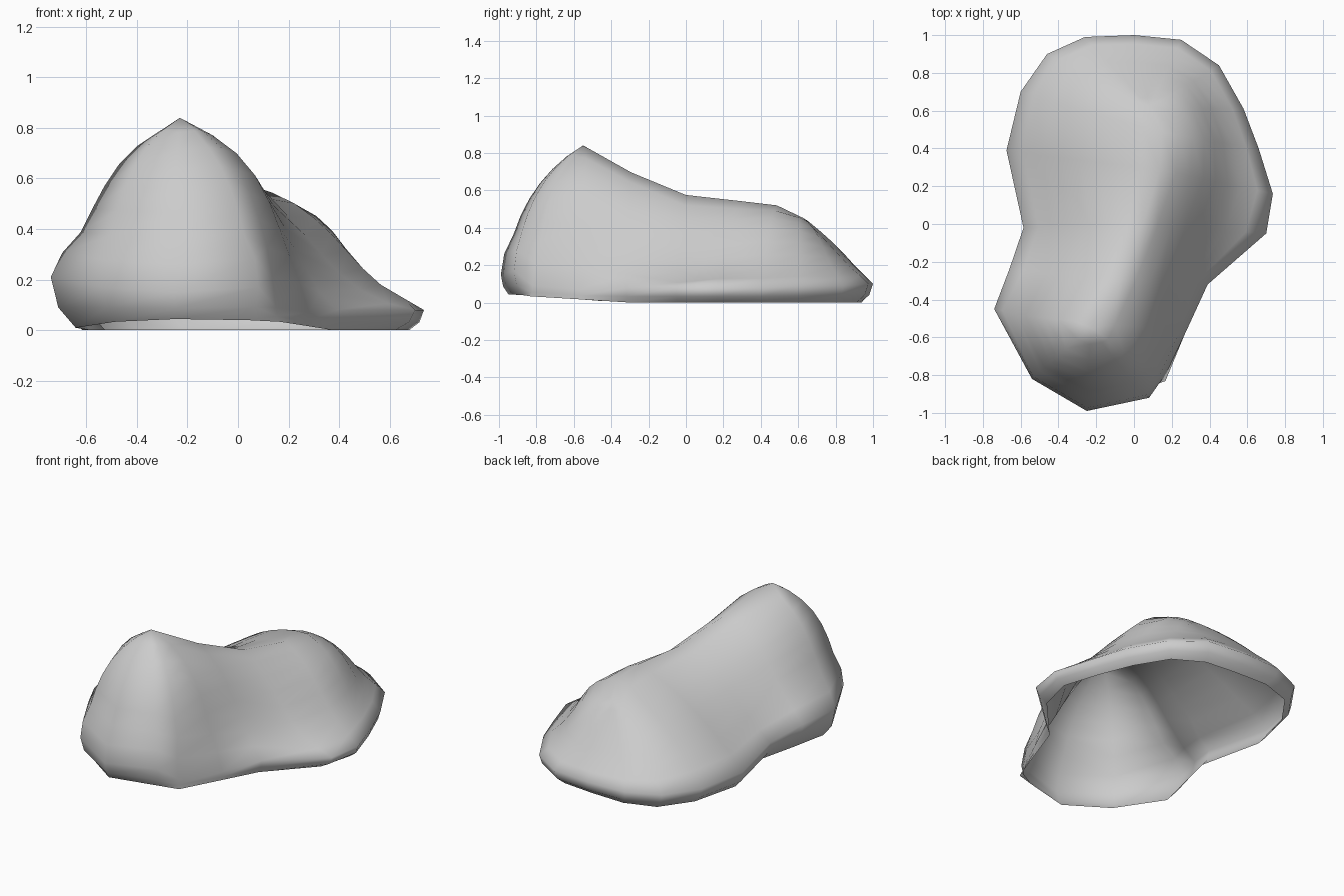
import bpy, bmesh
from math import sin, pi
from mathutils import Vector

if "Cube" in bpy.data.objects:
    bpy.data.objects.remove(bpy.data.objects["Cube"])

STEPS = 8   # rings between the rim and the crest

# Crest line running from the front peak to the back shoulder
crest = [Vector(p) for p in [(-.23, -.55, .845), (-.07, -.30, .705), (.05, 0, .575),
                             (.15, .30, .55), (.16, .49, .53), (.08, .62, .46)]]

# Spokes round the rock: widest point x, y, z, crest index, outward bulge, lip inset
spokes = [(-.25, -.99, .15, 0, .10, .04), (.08, -.92, .17, 0, .115, .06),
          (.15, -.82, .09, 0, .13, -.02), (.28, -.56, .07, 0, .12, .005),
          (.39, -.32, .08, 1, .02, .02), (.70, -.05, .08, 2, -.06, .08),
          (.735, .16, .08, 3, .0, .06), (.66, .40, .08, 4, .03, .06),
          (.58, .61, .09, 5, .06, .06), (.45, .84, .09, 5, .03, .06),
          (.25, .975, .10, 5, .0, .07), (0, 1, .10, 5, .0, .07),
          (-.26, .99, .10, 5, .02, .07), (-.46, .90, .10, 5, .05, .06),
          (-.60, .70, .10, 4, .08, .06), (-.675, .39, .11, 3, .07, .06),
          (-.585, -.02, .12, 2, .03, .06), (-.66, -.24, .17, 1, .05, .08),
          (-.74, -.45, .21, 0, .09, .10), (-.54, -.82, .17, 0, .115, .07)]

# Extra shoulder near the crest and hollow near the rim, by spoke number
shoulder = {2: .015, 3: .025, 4: .03, 5: .025, 6: .02, 7: .03, 8: .03, 9: .015,
            16: .02, 17: .03, 18: .02, 19: .01}


def spoke_points(n, x, y, z, k, bulge, inset):
    edge, top = Vector((x, y, z)), crest[k]
    inward = Vector((top.x - x, top.y - y, 0)).normalized()
    chord = top - edge
    run = chord.dot(inward)
    normal = (Vector((0, 0, run)) - inward * chord.z).normalized()
    # rolled-under lip below the widest point
    foot = max(0, .045 * (-y - .3) / .7)
    low = edge + inward * inset
    low.z = foot
    mid = edge + inward * inset * .3
    mid.z = foot + (z - foot) * .4
    # bulged wall up to the crest
    wall = []
    for i in range(STEPS + 1):
        s = i / STEPS
        out = bulge * 4 * s * (1 - s) - shoulder.get(n, 0) * sin(2 * pi * s)
        wall.append(edge + chord * s + normal * out)
    return [low, mid] + wall


bm = bmesh.new()
cols = [[bm.verts.new(p) for p in spoke_points(n, *s)] for n, s in enumerate(spokes)]
for a, b in zip(cols, cols[1:] + cols[:1]):
    for i in range(len(a) - 1):
        bm.faces.new((a[i], b[i], b[i + 1], a[i + 1]))

# close the shell along the crest and soften the upper surface
soft = [v for c in cols for v in c[4:]]
bmesh.ops.remove_doubles(bm, verts=bm.verts, dist=.001)
soft = [v for v in soft if v.is_valid]
peak = min(bm.verts, key=lambda v: (v.co - crest[0]).length)
bmesh.ops.smooth_vert(bm, verts=[v for v in soft if v != peak], factor=.4,
                      use_axis_x=True, use_axis_y=True, use_axis_z=True)
peak.co.z -= .005
bmesh.ops.recalc_face_normals(bm, faces=bm.faces)
if sum(f.normal.z * f.calc_area() for f in bm.faces) < 0:
    bmesh.ops.reverse_faces(bm, faces=bm.faces)
for f in bm.faces:
    f.smooth = True

mesh = bpy.data.meshes.new("rock_shell")
bm.to_mesh(mesh)
bm.free()
rock = bpy.data.objects.new("rock_shell", mesh)
bpy.context.collection.objects.link(rock)

grey = bpy.data.materials.new("stone grey")
grey.diffuse_color = (.6, .6, .6, 1)
grey.use_nodes = True
grey.node_tree.nodes["Principled BSDF"].inputs["Base Color"].default_value = grey.diffuse_color
mesh.materials.append(grey)
